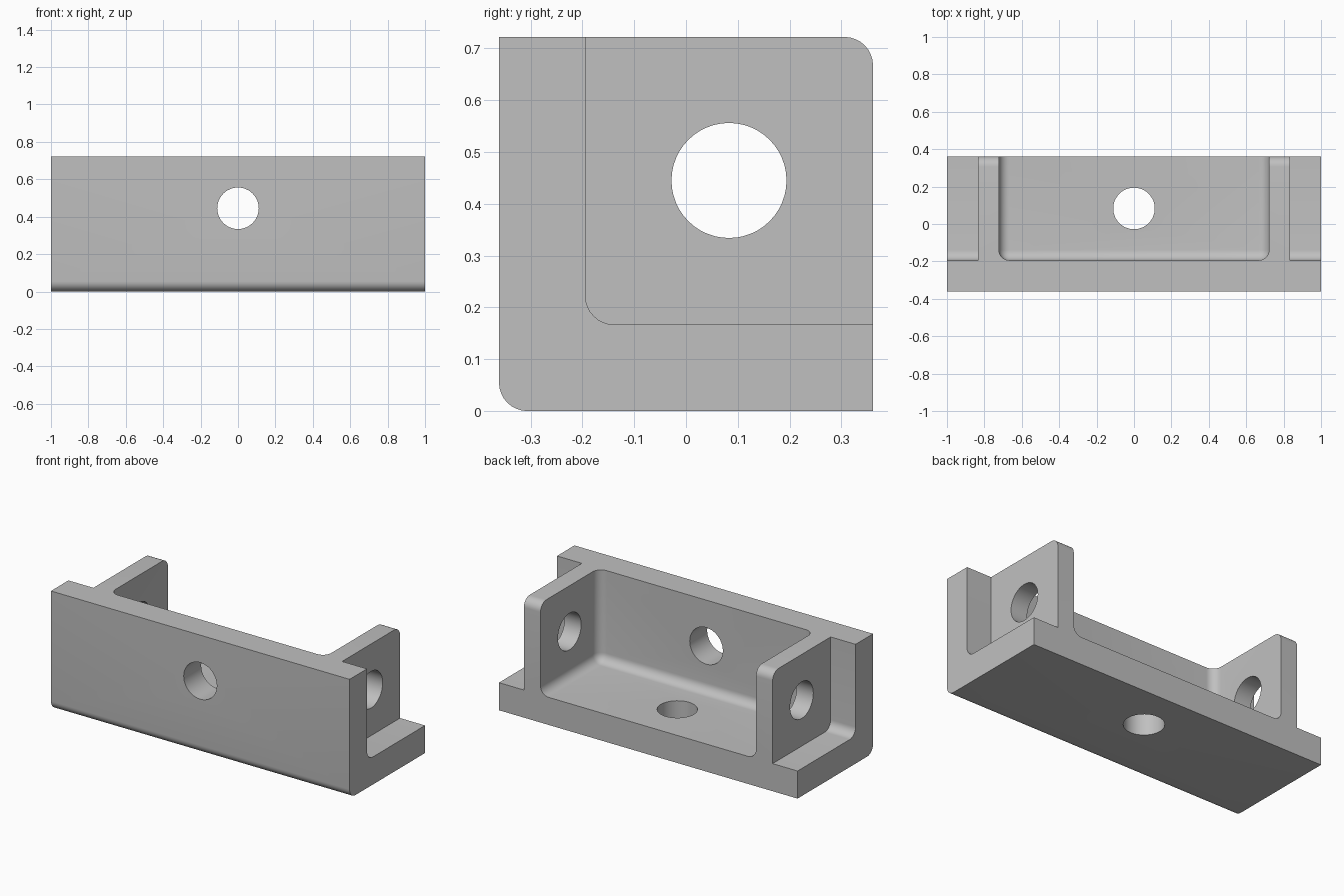
import bpy, bmesh, math
from mathutils import Matrix

if "Cube" in bpy.data.objects:
    bpy.data.objects.remove(bpy.data.objects["Cube"], do_unlink=True)

FILLET = 0.055
HALF_DEPTH, HEIGHT = 0.361, 0.722
WALL_Y, FLOOR_Z = -0.194, 0.167      # inner faces of front wall and base
RIB_IN, RIB_OUT = 0.722, 0.833       # the two faces of each upright rib
HOLE_R, HOLE_Y, HOLE_Z = 0.111, 0.083, 0.445

grey = bpy.data.materials.new("plain grey")
grey.use_nodes = True
colour = (0.527, 0.527, 0.527, 1)
grey.diffuse_color = colour
grey.node_tree.nodes["Principled BSDF"].inputs["Base Color"].default_value = colour


def finish(name, bm):
    bmesh.ops.recalc_face_normals(bm, faces=bm.faces)
    mesh = bpy.data.meshes.new(name)
    bm.to_mesh(mesh)
    bm.free()
    mesh.materials.append(grey)
    ob = bpy.data.objects.new(name, mesh)
    bpy.context.collection.objects.link(ob)
    return ob


def box(name, low, high, rounded):
    """Box from low to high; edges whose midpoint passes the rule are filleted."""
    bm = bmesh.new()
    bmesh.ops.create_cube(bm, size=1)
    # unit midpoints run from -0.5 to 0.5, so the rule reads their signs
    edges = [e for e in bm.edges if rounded((e.verts[0].co + e.verts[1].co) / 2)]
    for v in bm.verts:
        v.tag = True
    size = [h - l for l, h in zip(low, high)]
    centre = [(h + l) / 2 for l, h in zip(low, high)]
    bmesh.ops.transform(bm, matrix=Matrix.Translation(centre) @ Matrix.Diagonal((*size, 1)),
                        verts=bm.verts)
    bmesh.ops.bevel(bm, geom=edges, offset=FILLET, offset_type='OFFSET', segments=8,
                    profile=0.5, affect='EDGES', clamp_overlap=False)
    return finish(name, bm)


def drill(name, centre, length, axis):
    bm = bmesh.new()
    turn = {'X': Matrix.Rotation(math.pi / 2, 4, 'Y'),
            'Y': Matrix.Rotation(math.pi / 2, 4, 'X'),
            'Z': Matrix.Identity(4)}[axis]
    bmesh.ops.create_cone(bm, cap_ends=True, segments=48, radius1=HOLE_R, radius2=HOLE_R,
                          depth=length, matrix=Matrix.Translation(centre) @ turn)
    return finish(name, bm)


# Main block, filleted along its front bottom and back top edges
bracket = box("channel_bracket", (-1, -HALF_DEPTH, 0), (1, HALF_DEPTH, HEIGHT),
              lambda m: abs(m.x) < 0.1 and m.y * m.z > 0.1)

# Central pocket, filleted on every inner edge
cutters = [box("centre_pocket_cutter", (-RIB_IN, WALL_Y, FLOOR_Z), (RIB_IN, 1, 1.2),
               lambda m: (m.y < -0.1 or m.z < -0.1) and m.y < 0.1 and m.z < 0.1)]

# Open end pockets, filleted only where wall meets base
for side, name in ((-1, "right"), (1, "left")):
    a, b = sorted((side * RIB_OUT, side * 1.2))
    cutters.append(box(name + "_end_cutter", (a, WALL_Y, FLOOR_Z), (b, 1, 1.2),
                       lambda m: abs(m.x) < 0.1 and m.y < -0.1 and m.z < -0.1))
    # Hole through each rib
    cutters.append(drill(name + "_rib_drill",
                         (side * (RIB_IN + RIB_OUT) / 2, HOLE_Y, HOLE_Z), 0.3, 'X'))

# Holes through the front wall and the base
cutters.append(drill("front_wall_drill", (0, -0.28, HOLE_Z), 0.4, 'Y'))
cutters.append(drill("base_drill", (0, HOLE_Y, 0.08), 0.4, 'Z'))

bpy.context.view_layer.objects.active = bracket
for cutter in cutters:
    mod = bracket.modifiers.new(cutter.name, 'BOOLEAN')
    mod.operation = 'DIFFERENCE'
    mod.solver = 'EXACT'
    mod.object = cutter
    bpy.ops.object.modifier_apply(modifier=mod.name)
    bpy.data.objects.remove(cutter, do_unlink=True)

bpy.ops.object.select_all(action='DESELECT')
bracket.select_set(True)
bpy.ops.object.shade_smooth_by_angle(angle=math.radians(30))
